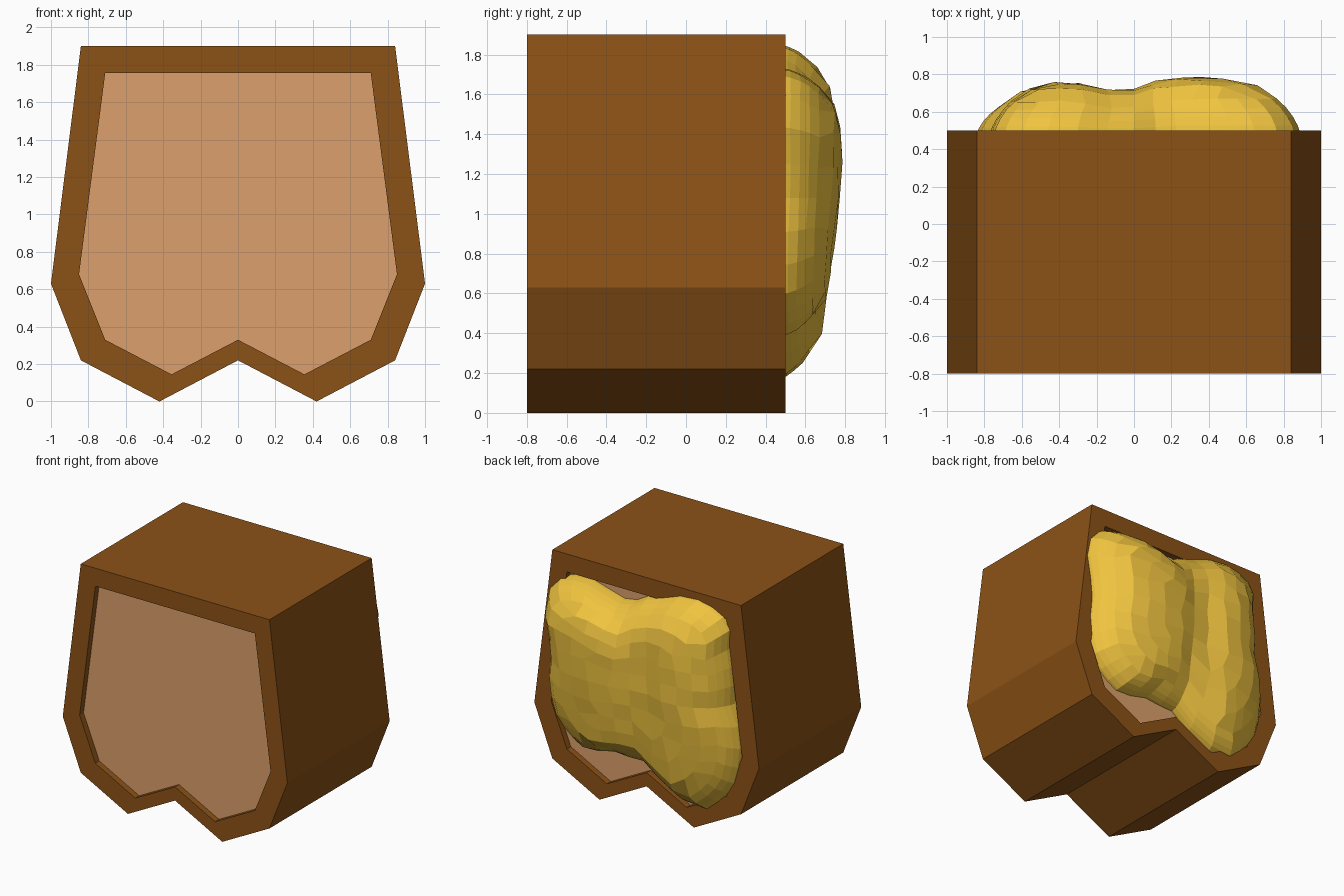
import bpy, bmesh, math, random

if "Cube" in bpy.data.objects:
    bpy.data.objects.remove(bpy.data.objects["Cube"])
random.seed(4)


def add_object(name, bm, color):
    bmesh.ops.recalc_face_normals(bm, faces=bm.faces)
    mesh = bpy.data.meshes.new(name)
    bm.to_mesh(mesh)
    bm.free()
    mat = bpy.data.materials.new(name + "_material")
    mat.diffuse_color = (*color, 1)
    mat.use_nodes = True
    mat.node_tree.nodes["Principled BSDF"].inputs["Base Color"].default_value = mat.diffuse_color
    mesh.materials.append(mat)
    obj = bpy.data.objects.new(name, mesh)
    bpy.context.collection.objects.link(obj)
    return obj


def mirrored(half):
    # half profile runs from top right down to the centre notch
    return half + [(-x, z) for x, z in reversed(half) if x > 0]


def ring(bm, profile, y):
    return [bm.verts.new((x, y, z)) for x, z in profile]


def bridge(bm, a, b):
    n = len(a)
    for i in range(n):
        bm.faces.new((a[i], a[(i + 1) % n], b[(i + 1) % n], b[i]))


outer = mirrored([(0.84, 1.90), (1.0, 0.63), (0.84, 0.22), (0.42, 0.0), (0, 0.22)])
inner = mirrored([(0.71, 1.755), (0.85, 0.68), (0.71, 0.33), (0.355, 0.145), (0, 0.33)])

# crust: open tube with rims
bm = bmesh.new()
loops = [ring(bm, outer, -0.8), ring(bm, outer, 0.5), ring(bm, inner, 0.5), ring(bm, inner, -0.8)]
for i in range(4):
    bridge(bm, loops[i], loops[(i + 1) % 4])
add_object("crust", bm, (0.26, 0.085, 0.008))

# bread: block slightly recessed at both ends
bm = bmesh.new()
front, back = ring(bm, inner, -0.75), ring(bm, inner, 0.45)
bridge(bm, front, back)
bm.faces.new(front)
bm.faces.new(back)
add_object("bread", bm, (0.72, 0.35, 0.15))

# spread: lumpy faceted pad on the back
CX, CZ = 0.0, 1.08
outline = [(0.84, 1.12), (0.87, 1.35), (0.915, 1.53), (0.76, 1.71), (0.54, 1.74), (0.34, 1.68),
           (0.17, 1.63), (-0.13, 1.78), (-0.42, 1.86), (-0.62, 1.82), (-0.75, 1.74),
           (-0.74, 1.5), (-0.76, 1.1), (-0.85, 0.68), (-0.78, 0.4), (-0.5, 0.13),
           (-0.28, 0.22), (-0.01, 0.4), (0.24, 0.43), (0.57, 0.38), (0.81, 0.58)]
polar = sorted((math.atan2(z - CZ, x - CX) % math.tau, math.hypot(x - CX, z - CZ)) for x, z in outline)
polar = [(polar[-1][0] - math.tau, polar[-1][1])] + polar + [(polar[0][0] + math.tau, polar[0][1])]


def radius(angle):
    for (a0, r0), (a1, r1) in zip(polar, polar[1:]):
        if a0 <= angle <= a1:
            return r0 + (r1 - r0) * (angle - a0) / (a1 - a0)
    return polar[0][1]


bm = bmesh.new()
bmesh.ops.create_cube(bm, size=2)
bmesh.ops.subdivide_edges(bm, edges=bm.edges[:], cuts=9, use_grid_fill=True)
for v in bm.verts:
    u, w, t = v.co
    s = max(abs(u), abs(t))
    angle = math.atan2(t, u) % math.tau
    r = radius(angle) * s * math.sqrt(1 - 0.28 * w * w * s * s)
    depth = w * math.sqrt(1 - 0.55 * s ** 4)
    x, z = CX + r * math.cos(angle), CZ + r * math.sin(angle)
    height = 0.355 - 0.06 * math.exp(-((x + 0.05) / 0.16) ** 2)
    height -= 0.05 / (1 + math.exp((z - 0.95) * 9)) + 0.02 * (x < -0.1)
    height += random.uniform(-0.008, 0.008)
    v.co = (x, 0.43 + depth * (height if w > 0 else 0.17), z)
add_object("butter_spread", bm, (0.87, 0.55, 0.05))
